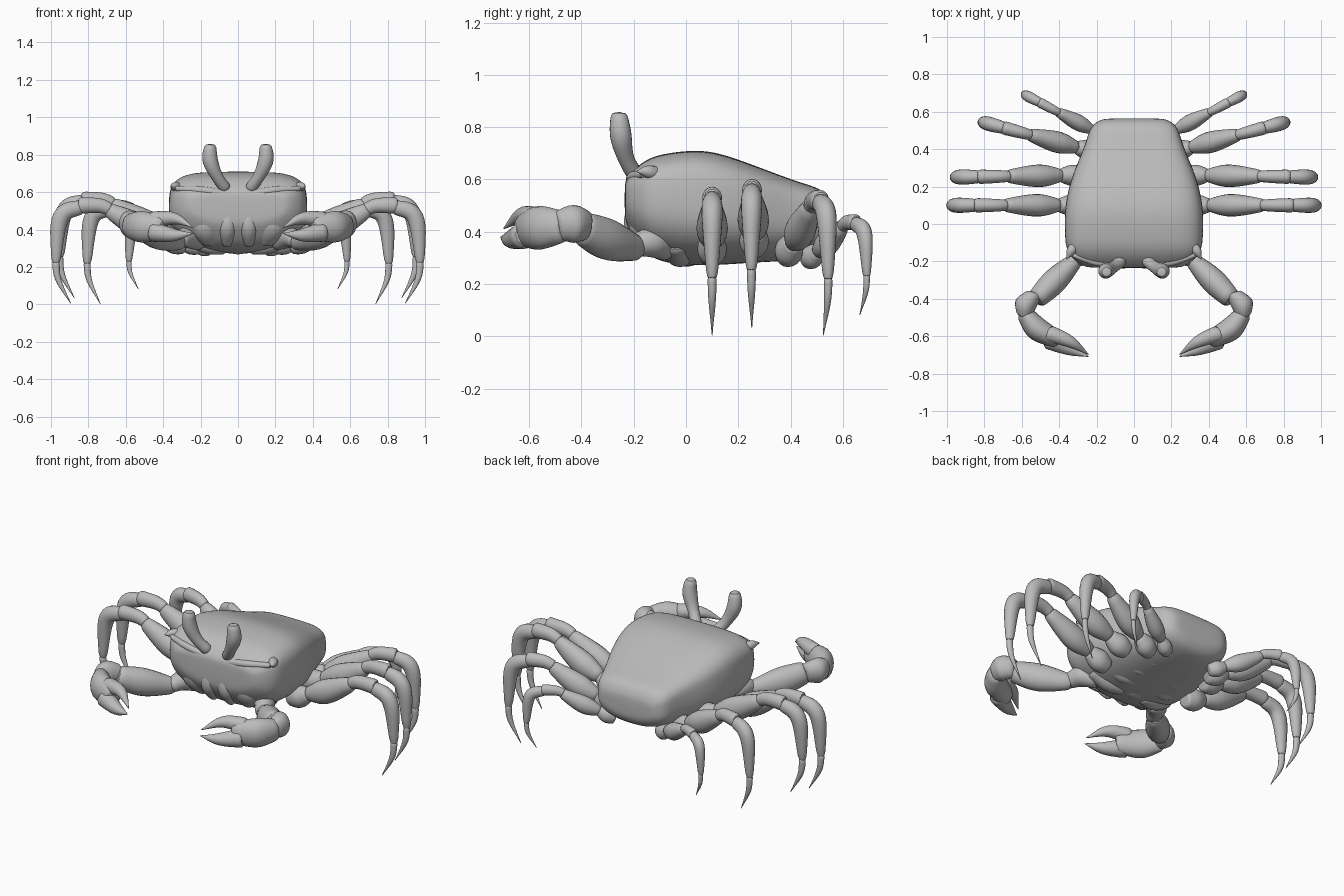
import bpy
import bmesh
import math
from mathutils import Vector

default_cube = bpy.data.objects.get("Cube")
if default_cube:
    bpy.data.objects.remove(default_cube)

GREY = (.5, .5, .5, 1)
shell = bpy.data.materials.new("shell grey")
shell.use_nodes = True
shell.diffuse_color = GREY
shell.node_tree.nodes["Principled BSDF"].inputs["Base Color"].default_value = GREY


def spline(keys, t):
    """Smooth curve through evenly spaced numbers or vectors, t from 0 to 1."""
    last = len(keys) - 1
    i = min(int(t * last), last - 1)
    f = t * last - i
    start, end = keys[i], keys[i + 1]
    before = keys[i - 1] if i > 0 else start * 2 - end
    after = keys[i + 2] if i + 2 <= last else end * 2 - start
    slope_in, slope_out = (end - before) / 2, (after - start) / 2
    blend = f * f * (3 - 2 * f)
    return (start * (1 - blend) + end * blend
            + slope_in * (f * (1 - f) ** 2) - slope_out * (f * f * (1 - f)))


def loft(name, rings, mirror=True, levels=1):
    """Skin a list of rings, cap both ends and smooth the result."""
    bm = bmesh.new()
    loops = [[bm.verts.new(point) for point in ring] for ring in rings]
    for a, b in zip(loops, loops[1:]):
        for i in range(len(a)):
            bm.faces.new((a[i - 1], a[i], b[i], b[i - 1]))
    for cap in (loops[0], loops[-1]):
        bm.faces.new(cap)
    bmesh.ops.recalc_face_normals(bm, faces=bm.faces)
    mesh = bpy.data.meshes.new(name)
    bm.to_mesh(mesh)
    bm.free()
    mesh.materials.append(shell)
    part = bpy.data.objects.new(name, mesh)
    bpy.context.collection.objects.link(part)
    if mirror:
        part.modifiers.new("mirror", "MIRROR").use_mirror_merge = False
    smooth = part.modifiers.new("smooth", "SUBSURF")
    smooth.levels = smooth.render_levels = levels
    bpy.ops.object.select_all(action="DESELECT")
    part.select_set(True)
    bpy.context.view_layer.objects.active = part
    bpy.ops.object.shade_smooth_by_angle(angle=math.radians(45))


def limb(name, path, radii, wide=1, mirror=True, steps=8, sides=10):
    """Tapered tube along a smooth path; wide scales it sideways."""
    path = [Vector(point) for point in path]
    centres = [spline(path, i / steps) for i in range(steps + 1)]
    level = path[-1] - path[0]
    side = Vector((-level.y, level.x, 0)).normalized()
    rings = []
    for i, centre in enumerate(centres):
        along = centres[min(i + 1, steps)] - centres[max(i - 1, 0)]
        up = along.cross(side).normalized()
        radius = max(spline(radii, i / steps), .002)
        ring = []
        for k in range(sides):
            angle = math.tau * k / sides
            ring.append(centre + side * (math.cos(angle) * radius * wide)
                        + up * (math.sin(angle) * radius))
        rings.append(ring)
    loft(name, rings, mirror)


def power(value, exponent):
    return math.copysign(abs(value) ** exponent, value)


def body_ring(t, sides=28):
    """Boxy above the widest line, rounder and keeled below it."""
    width = spline([.355, .37, .37, .335, .27, .22], t)
    top = spline([.66, .7, .71, .66, .6, .55], t)
    bottom = spline([.34, .28, .27, .28, .29, .32], t)
    middle = .53 - t / 10
    # Ends close in quickly, so the face and the rear stay blunt
    full = min(1, t * 9, (1 - t) * 20) ** .5
    width *= .65 + .35 * full
    ring = []
    for k in range(sides):
        angle = math.tau * k / sides
        c, s = math.cos(angle), math.sin(angle)
        boxy, height = (.5, top - middle) if s > 0 else (.85, middle - bottom)
        height *= .4 + .6 * full
        ring.append((width * power(c, boxy), t * .8 - .235,
                     middle + height * power(s, boxy)))
    return ring


# Body, with rings packed closer at both ends
ring_count = 16
loft("carapace", [body_ring((1 - math.cos(math.pi * i / ring_count)) / 2)
                  for i in range(ring_count + 1)], mirror=False, levels=2)

# Front corner spines and brow
limb("corner_spine", [(.31, -.11, .62), (.34, -.15, .63), (.36, -.19, .63)], [.03, .025, 0])
limb("brow_ridge", [(.05, -.21, .59), (.2, -.205, .61), (.34, -.16, .62)], [.02, .022, .015])

# Mouth plates and cheeks, lying close to the face
limb("mouth_plate", [(.05, -.2, .52), (.055, -.2, .41), (.06, -.14, .31)],
     [.02, .04, .02], wide=1.2)
limb("cheek_plate", [(.16, -.18, .52), (.18, -.17, .41), (.15, -.11, .32)],
     [.03, .05, .03], wide=1.5)

# Underside plates and tail flap
for row in range(5):
    y = row * .11 - .04
    z = .295 + row * .008
    reach = .27 - row * .022
    limb("belly_plate", [(.06, y + .03, z), (reach * .6, y + .01, z + .02), (reach, y, z + .07)],
         [.03, .05, .045], wide=1.1)
    limb("tail_flap", [(0, y, z), (0, y + .05, z), (0, y + .1, z + .01)],
         [.02, .03, .02], wide=2.2, mirror=False)

# Eye stalks: thin neck and a rounded club
limb("eye_stalk", [(.06, -.19, .61), (.11, -.23, .68), (.15, -.25, .77), (.147, -.256, .86)],
     [.035, .033, .045, .032])

# Walking legs: every segment is drawn on a leg of unit reach and height
segments = {
    "hip": ([(-.14, .57), (-.03, .61), (.08, .67)], [.05, .07, .04]),
    "thigh": ([(.05, .66), (.25, .75), (.54, .93)], [.04, .075, .04]),
    "knee": ([(.5, .92), (.6, .96), (.78, .96)], [.036, .042, .048]),
    "shin": ([(.73, .95), (.92, .85), (.96, .38)], [.04, .05, .024]),
    "spike": ([(.96, .42), (.94, .24), (.83, 0)], [.022, .017, 0]),
}


def walking_leg(order, root, tip, top, foot, girth=1):
    root, tip = Vector(root), Vector(tip)
    for part, (outline, radii) in segments.items():
        path = []
        for reach, height in outline:
            spot = root + (tip - root) * reach
            path.append((spot.x, spot.y, foot + (top - foot) * height))
        limb(f"{order}_leg_{part}", path, [radius * girth for radius in radii], wide=.87)


walking_leg("first", root=(.36, .1), tip=(1, .1), top=.55, foot=0)
walking_leg("second", root=(.35, .26), tip=(.98, .25), top=.58, foot=.03)
walking_leg("third", root=(.27, .4), tip=(.83, .55), top=.54, foot=0, girth=.95)
walking_leg("fourth", root=(.2, .49), tip=(.6, .7), top=.45, foot=.08, girth=.72)

# Pincer arms
limb("pincer_hip", [(.2, -.06, .33), (.27, -.13, .36), (.31, -.21, .34)], [.05, .062, .04])
limb("pincer_arm", [(.29, -.17, .33), (.42, -.3, .37), (.53, -.41, .42)],
     [.045, .085, .065], wide=.85)
limb("pincer_wrist", [(.53, -.37, .42), (.58, -.43, .43), (.59, -.5, .42)],
     [.055, .078, .055], wide=.8)
limb("pincer_palm", [(.6, -.46, .42), (.52, -.56, .415), (.39, -.63, .405)],
     [.06, .09, .065], wide=.75)

# Pincer fingers, curved towards each other with a gap between
limb("upper_finger", [(.47, -.58, .45), (.34, -.63, .46), (.24, -.7, .41)], [.05, .034, 0])
limb("lower_finger", [(.47, -.61, .39), (.34, -.67, .37), (.24, -.71, .38)], [.06, .036, 0])
